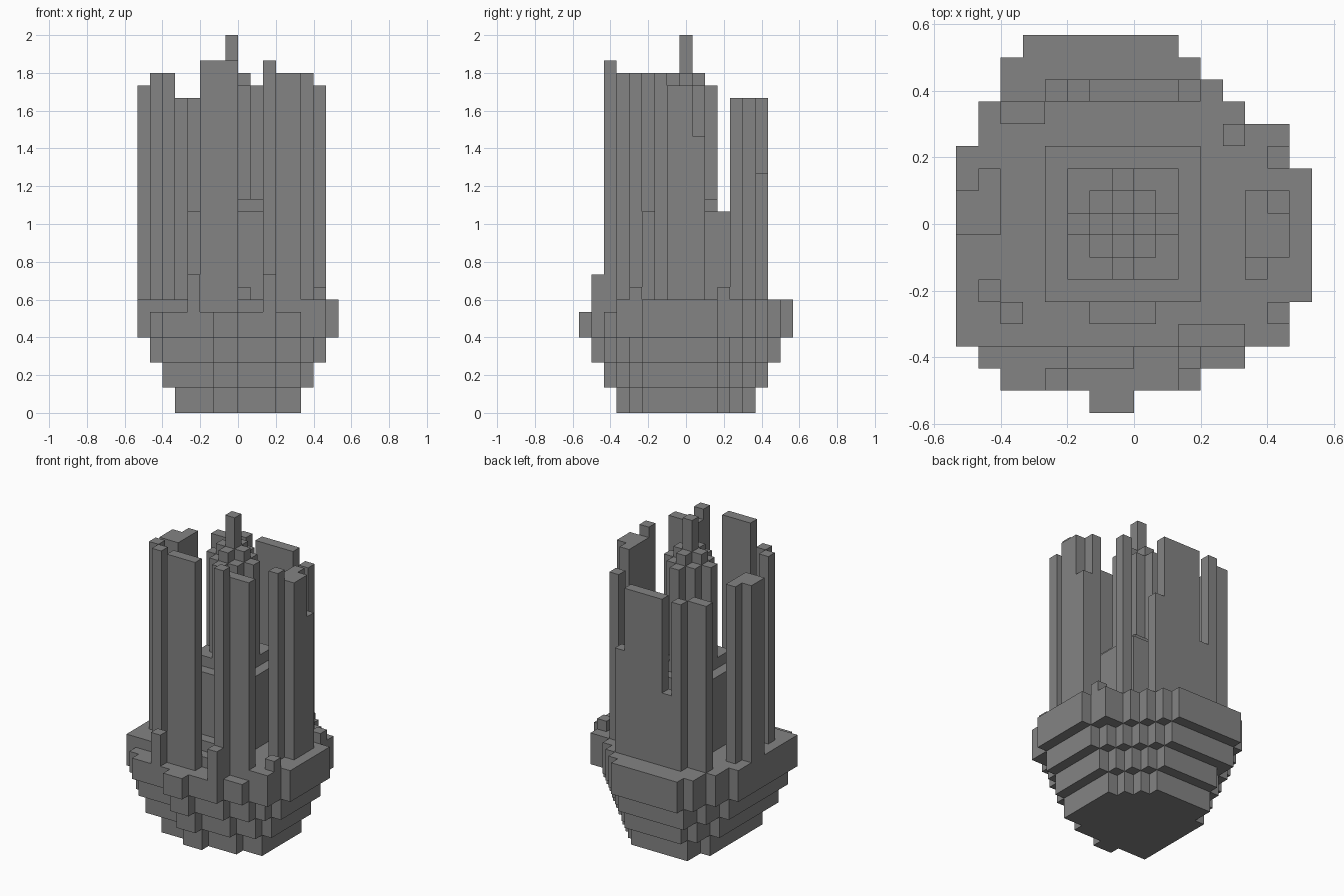
import bpy
import bmesh
from mathutils import Vector

if "Cube" in bpy.data.objects:
    bpy.data.objects.remove(bpy.data.objects["Cube"], do_unlink=True)

U = 1 / 15  # size of one block

stone = bpy.data.materials.new("grey_stone")
stone.use_nodes = True
GREY = (0.23, 0.23, 0.23, 1)
stone.diffuse_color = GREY
stone.node_tree.nodes["Principled BSDF"].inputs["Base Color"].default_value = GREY


def prism(name, cells, z0, z1):
    """Extrude a set of unit cells (x, row) into one clean solid."""
    bm = bmesh.new()
    for x, r in sorted(cells):
        y = r - 8.5
        bm.faces.new([bm.verts.new((px * U, py * U, z0 * U)) for px, py in
                      ((x, y), (x + 1, y), (x + 1, y + 1), (x, y + 1))])
    bmesh.ops.remove_doubles(bm, verts=bm.verts[:], dist=U / 100)
    ret = bmesh.ops.extrude_face_region(bm, geom=bm.faces[:], use_keep_orig=True)
    top = [g for g in ret["geom"] if isinstance(g, bmesh.types.BMVert)]
    bmesh.ops.translate(bm, verts=top, vec=Vector((0, 0, (z1 - z0) * U)))
    bmesh.ops.recalc_face_normals(bm, faces=bm.faces[:])
    bmesh.ops.dissolve_limit(bm, angle_limit=0.01, verts=bm.verts[:], edges=bm.edges[:])
    mesh = bpy.data.meshes.new(name)
    bm.to_mesh(mesh)
    bm.free()
    mesh.materials.append(stone)
    obj = bpy.data.objects.new(name, mesh)
    bpy.context.collection.objects.link(obj)


def block(name, x0, x1, r0, r1, z0, z1):
    prism(name, {(x, r) for x in range(x0, x1) for r in range(r0, r1)}, z0, z1)


def shrink(cells):
    """Move the outline one block inwards on every side."""
    return {(x, r) for x, r in cells
            if {(x - 1, r), (x + 1, r), (x, r - 1), (x, r + 1)} <= cells}


# Stepped base: widest outline by rows from front to back, shrinking downwards
rows = [(-2, 0), (-6, 3), (-7, 5), (-8, 7), (-8, 7)] + [(-8, 8)] * 6 + \
       [(-8, 7), (-7, 7), (-7, 5), (-6, 4), (-6, 3), (-5, 2)]
outline = {(x, r) for r, (a, b) in enumerate(rows) for x in range(a, b)}
prism("base_rim", outline, 6, 8)
prism("base_deck", {c for c in outline if c[1] > 2}, 8, 9)
layer = outline
for i, z in enumerate((4, 2, 0)):
    layer = shrink(layer)
    prism(f"base_step_{i + 1}", layer, z, z + 2)

# Central plinth
block("plinth", -4, 3, 5, 12, 9, 16)
block("plinth_cap", -3, 2, 6, 11, 16, 17)
block("plinth_step", -2, 1, 4, 5, 9, 10)

# Central cluster of pillars, stepped by distance from the middle
heights = {0: 30, 1: 27, 2: 26}
for dx in range(-2, 3):
    for dy in range(-2, 3):
        d = abs(dx) + abs(dy)
        if d in heights:
            block("centre_pillar", dx - 1, dx, dy + 8, dy + 9, 17, heights[d])

# Ring of tall outer towers: x range, row range, top
towers = {
    "front_tower": [(-3, 0, 2, 3, 28)],
    "front_right_tower": [(2, 3, 2, 3, 28), (2, 5, 3, 4, 27)],
    "right_tower": [(5, 6, 6, 7, 27), (5, 7, 7, 9, 26), (5, 6, 9, 10, 26), (6, 7, 9, 10, 22)],
    "back_right_tower": [(4, 5, 12, 13, 25)],
    "back_tower": [(-2, 2, 14, 15, 25), (2, 3, 14, 15, 19), (-3, -2, 14, 15, 16)],
    "back_left_tower": [(-4, -3, 14, 15, 25), (-6, -4, 13, 14, 25)],
    "left_tower": [(-8, -7, 8, 10, 26), (-7, -6, 8, 11, 26)],
    "front_left_tower": [(-6, -5, 4, 5, 27), (-7, -6, 5, 6, 27)],
}
for name, parts in towers.items():
    for x0, x1, r0, r1, top in parts:
        block(name, x0, x1, r0, r1, 8, top)

# Short posts on the rim
for x, r, top in ((-4, 1, 11), (2, 1, 11), (6, 4, 10), (6, 11, 10)):
    block("rim_post", x, x + 1, r, r + 1, 8, top)
